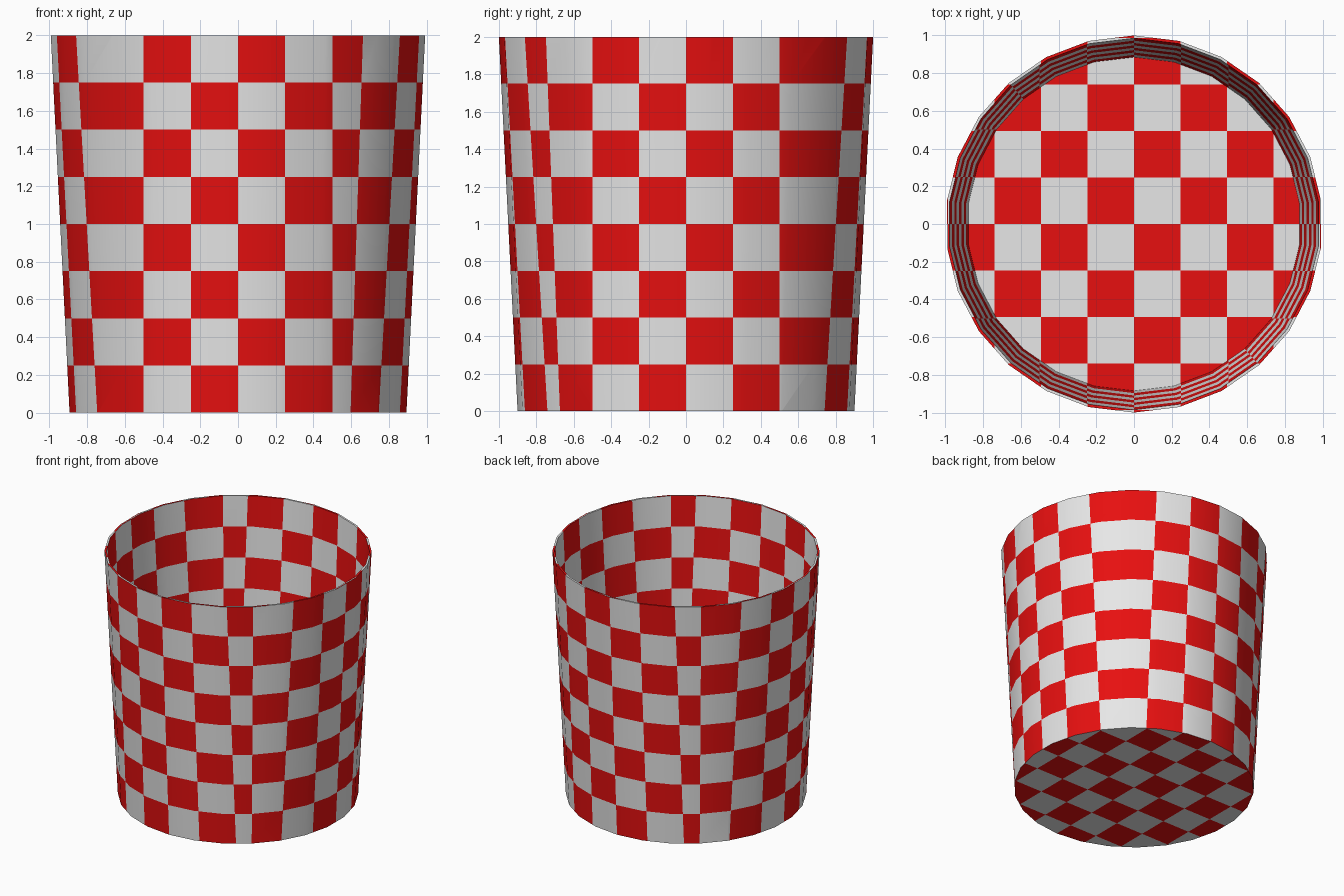
import bpy, bmesh, math
from mathutils import Vector

if "Cube" in bpy.data.objects:
    bpy.data.objects.remove(bpy.data.objects["Cube"])

N = 26            # sides
CELL = 0.25       # check size on the walls
FLOOR_CELL = 0.2465
T = 0.015         # wall thickness
R_BOT, R_TOP, H = 0.90, 1.0, 2.0


def material(name, col):
    m = bpy.data.materials.new(name)
    m.diffuse_color = (*col, 1)
    m.use_nodes = True
    m.node_tree.nodes["Principled BSDF"].inputs["Base Color"].default_value = m.diffuse_color
    return m


WHITE = material("white", (0.8, 0.8, 0.8))
RED = material("red", (0.8, 0.005, 0.005))


def ring(bm, r, z):
    return [bm.verts.new((r * math.sin(2 * math.pi * i / N),
                          r * math.cos(2 * math.pi * i / N), z)) for i in range(N)]


def band(bm, a, b):
    for i in range(N):
        j = (i + 1) % N
        bm.faces.new((a[i], a[j], b[j], b[i]))


def axis_of(f):
    # dominant axis of a face normal
    n = [abs(c) for c in f.normal]
    return n.index(max(n))


def cut(bm, axis, facing, cell):
    # slice the faces that face the given axes along evenly spaced planes
    for k in range(-8, 9):
        faces = [f for f in bm.faces if axis_of(f) in facing]
        geom = set(faces)
        for f in faces:
            geom.update(f.edges)
            geom.update(f.verts)
        co, no = Vector(), Vector()
        co[axis], no[axis] = k * cell, 1
        bmesh.ops.bisect_plane(bm, geom=list(geom), dist=1e-5, plane_co=co, plane_no=no)
        bm.normal_update()


def finish(bm, name):
    # box-projected checks: cut the lines, then colour by cell parity
    bm.normal_update()
    cut(bm, 2, (0, 1), CELL)
    cut(bm, 0, (1,), CELL)
    cut(bm, 1, (0,), CELL)
    cut(bm, 0, (2,), FLOOR_CELL)
    cut(bm, 1, (2,), FLOOR_CELL)
    for f in bm.faces:
        d = axis_of(f)
        c = f.calc_center_median()
        cell = FLOOR_CELL if d == 2 else CELL
        f.material_index = sum(math.floor(c[a] / cell) for a in range(3) if a != d) % 2
        f.smooth = True
    me = bpy.data.meshes.new(name)
    bm.to_mesh(me)
    bm.free()
    me.materials.append(WHITE)
    me.materials.append(RED)
    ob = bpy.data.objects.new(name, me)
    bpy.context.collection.objects.link(ob)
    bpy.ops.object.select_all(action='DESELECT')
    ob.select_set(True)
    bpy.context.view_layer.objects.active = ob
    bpy.ops.object.shade_smooth_by_angle(angle=math.radians(30))


# cup: outer wall, rim, inner wall, inside floor and underside
bm = bmesh.new()
ob_, ot = ring(bm, R_BOT, 0), ring(bm, R_TOP, H)
it, ib = ring(bm, R_TOP - T, H), ring(bm, R_BOT - T, T)
band(bm, ob_, ot)
band(bm, ot, it)
band(bm, it, ib)
bm.faces.new(ib)
bm.faces.new(list(reversed(ob_)))
bmesh.ops.recalc_face_normals(bm, faces=bm.faces[:])
finish(bm, "cup")
